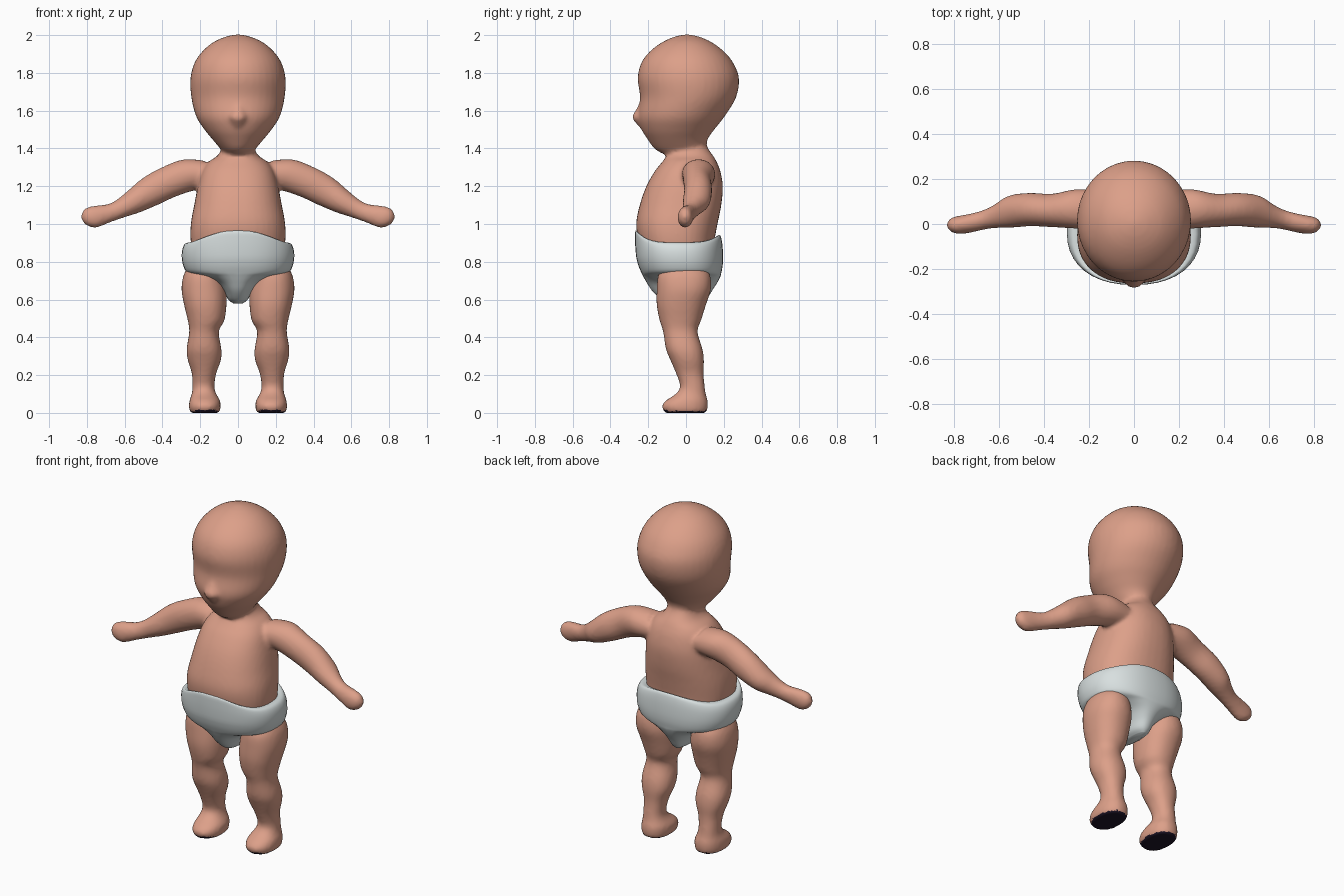
import bpy, bmesh, math
from mathutils import Vector


def material(name, rgb):
    m = bpy.data.materials.new(name)
    m.diffuse_color = (*rgb, 1)
    return m


SKIN = material("skin", (0.72, 0.35, 0.25))
CLOTH = material("white cloth", (0.69, 0.745, 0.745))
SOLE = material("dark sole", (0.012, 0.007, 0.02))


def smooth_rings(rings, steps=4):
    """Catmull-Rom interpolation between ring tuples."""
    pts = [rings[0]] + rings + [rings[-1]]
    out = []
    for a, b, c, d in zip(pts, pts[1:], pts[2:], pts[3:]):
        for i in range(steps):
            t = i / steps
            out.append([0.5 * (2*q + (r-p)*t + (2*p-5*q+4*r-s)*t*t + (3*q-p-3*r+s)*t**3)
                        for p, q, r, s in zip(a, b, c, d)])
    return out + [list(rings[-1])]


def loft(bm, rings, axis=(0, 0, 1), power=2.0, mirror=False, seg=40):
    """Closed tube through rings (x, y, z, radius_u, radius_y)."""
    u = Vector((0, 1, 0)).cross(Vector(axis).normalized())
    spow = lambda v: math.copysign(abs(v) ** (2 / power), v)
    for side in ((1, -1) if mirror else (1,)):
        loops = []
        for x, y, z, ru, ry in smooth_rings(rings):
            loop = []
            for i in range(seg):
                a = 2 * math.pi * i / seg
                p = Vector((x, y, z)) + u * ru * spow(math.cos(a)) + Vector((0, ry * spow(math.sin(a)), 0))
                loop.append(bm.verts.new((p.x * side, p.y, p.z)))
            loops.append(loop)
        for a, b in zip(loops, loops[1:]):
            for i in range(seg):
                j = (i + 1) % seg
                bm.faces.new((a[i], a[j], b[j], b[i]))
        bm.faces.new(loops[0])
        bm.faces.new(loops[-1])


def upright(profile):
    """Turn (z, y_front, y_back, half_width) rows into ring tuples."""
    return [(0, (f + b) / 2, z, w, (b - f) / 2) for z, f, b, w in profile]


def make_object(name, bm, mats):
    bmesh.ops.recalc_face_normals(bm, faces=bm.faces)
    me = bpy.data.meshes.new(name)
    bm.to_mesh(me)
    bm.free()
    for m in mats:
        me.materials.append(m)
    ob = bpy.data.objects.new(name, me)
    bpy.context.collection.objects.link(ob)
    return ob


body = bmesh.new()

# head
loft(body, upright([
    (1.375, -0.13, 0.09, 0.075), (1.40, -0.168, 0.105, 0.095), (1.45, -0.205, 0.115, 0.137),
    (1.50, -0.235, 0.15, 0.178), (1.57, -0.255, 0.205, 0.222), (1.67, -0.243, 0.265, 0.247),
    (1.77, -0.256, 0.281, 0.252), (1.85, -0.238, 0.252, 0.232), (1.91, -0.195, 0.205, 0.192),
    (1.96, -0.13, 0.14, 0.135), (1.99, -0.065, 0.075, 0.07), (2.003, -0.01, 0.02, 0.015)]))
# nose
loft(body, upright([
    (1.50, -0.235, -0.20, 0.015), (1.53, -0.262, -0.18, 0.04), (1.565, -0.286, -0.18, 0.05),
    (1.60, -0.268, -0.18, 0.04), (1.64, -0.248, -0.20, 0.02)]))
# torso and neck
loft(body, upright([
    (0.80, -0.22, 0.15, 0.23), (0.90, -0.25, 0.15, 0.25), (1.00, -0.264, 0.167, 0.25),
    (1.10, -0.245, 0.187, 0.232), (1.20, -0.21, 0.195, 0.213), (1.28, -0.165, 0.182, 0.19),
    (1.33, -0.125, 0.162, 0.155), (1.36, -0.105, 0.145, 0.11), (1.40, -0.095, 0.117, 0.087),
    (1.48, -0.08, 0.08, 0.07)]), power=2.3)
# arms and fists
loft(body, [
    (0.14, 0.06, 1.262, 0.085, 0.085), (0.25, 0.067, 1.262, 0.09, 0.088),
    (0.36, 0.060, 1.225, 0.086, 0.074), (0.46, 0.064, 1.175, 0.082, 0.074),
    (0.55, 0.055, 1.120, 0.066, 0.072), (0.61, 0.036, 1.087, 0.053, 0.054),
    (0.66, 0.020, 1.065, 0.048, 0.044), (0.72, 0.005, 1.050, 0.055, 0.042),
    (0.77, -0.004, 1.035, 0.060, 0.041), (0.80, -0.004, 1.025, 0.048, 0.035),
    (0.822, -0.004, 1.018, 0.022, 0.018)], axis=(0.88, 0, -0.47), mirror=True)
# legs and feet
loft(body, [
    (0.15, -0.005, 0.82, 0.09, 0.10), (0.168, -0.01, 0.77, 0.10, 0.12),
    (0.183, -0.01, 0.72, 0.108, 0.14), (0.180, -0.012, 0.65, 0.119, 0.143),
    (0.173, -0.025, 0.57, 0.112, 0.130), (0.169, -0.03, 0.49, 0.097, 0.110),
    (0.180, -0.03, 0.43, 0.078, 0.091), (0.180, -0.01, 0.34, 0.092, 0.097),
    (0.178, 0.006, 0.28, 0.088, 0.089), (0.180, 0.02, 0.21, 0.065, 0.073),
    (0.183, 0.034, 0.14, 0.058, 0.065), (0.180, 0.025, 0.10, 0.065, 0.080),
    (0.176, 0.004, 0.065, 0.081, 0.111), (0.176, -0.006, 0.035, 0.084, 0.122),
    (0.176, -0.003, 0.012, 0.081, 0.115), (0.176, -0.003, 0.0, 0.075, 0.108)],
    power=2.2, mirror=True)

# fuse the skin parts into one soft surface
skin = make_object("body", body, [SKIN, SOLE])
remesh = skin.modifiers.new("fuse", 'REMESH')
remesh.mode = 'VOXEL'
remesh.voxel_size = 0.012
soften = skin.modifiers.new("soften", 'SMOOTH')
soften.factor = 0.5
soften.iterations = 5
fused = bpy.data.meshes.new_from_object(skin.evaluated_get(bpy.context.evaluated_depsgraph_get()))
skin.modifiers.clear()
skin.data = fused
fused.materials.clear()
fused.materials.append(SKIN)
fused.materials.append(SOLE)

# dark soles: the faces that look down at floor level
floor = min(v.co.z for v in fused.vertices)
for v in fused.vertices:
    v.co.z -= floor
for p in fused.polygons:
    p.use_smooth = True
    p.material_index = 1 if p.center.z < 0.02 and p.normal.z < -0.5 else 0

# diaper, its waistband rising at the front and back
bm = bmesh.new()
loft(bm, upright([
    (0.58, -0.09, 0.09, 0.025), (0.60, -0.13, 0.11, 0.052), (0.645, -0.178, 0.137, 0.075),
    (0.69, -0.208, 0.166, 0.115), (0.722, -0.226, 0.182, 0.185), (0.742, -0.236, 0.187, 0.265),
    (0.78, -0.252, 0.194, 0.290), (0.83, -0.265, 0.196, 0.298), (0.875, -0.270, 0.190, 0.292),
    (0.90, -0.266, 0.175, 0.272), (0.902, -0.235, 0.135, 0.225)]), power=2.3)
for v in bm.verts:
    if v.co.z > 0.82:
        s = (v.co.y + 0.04) / 0.225
        rise = 0.065 if s < 0 else 0.05
        v.co.z += rise * min(abs(s), 1) ** 4 * min((v.co.z - 0.82) / 0.08, 1)
for f in bm.faces:
    f.smooth = True
make_object("diaper", bm, [CLOTH])
